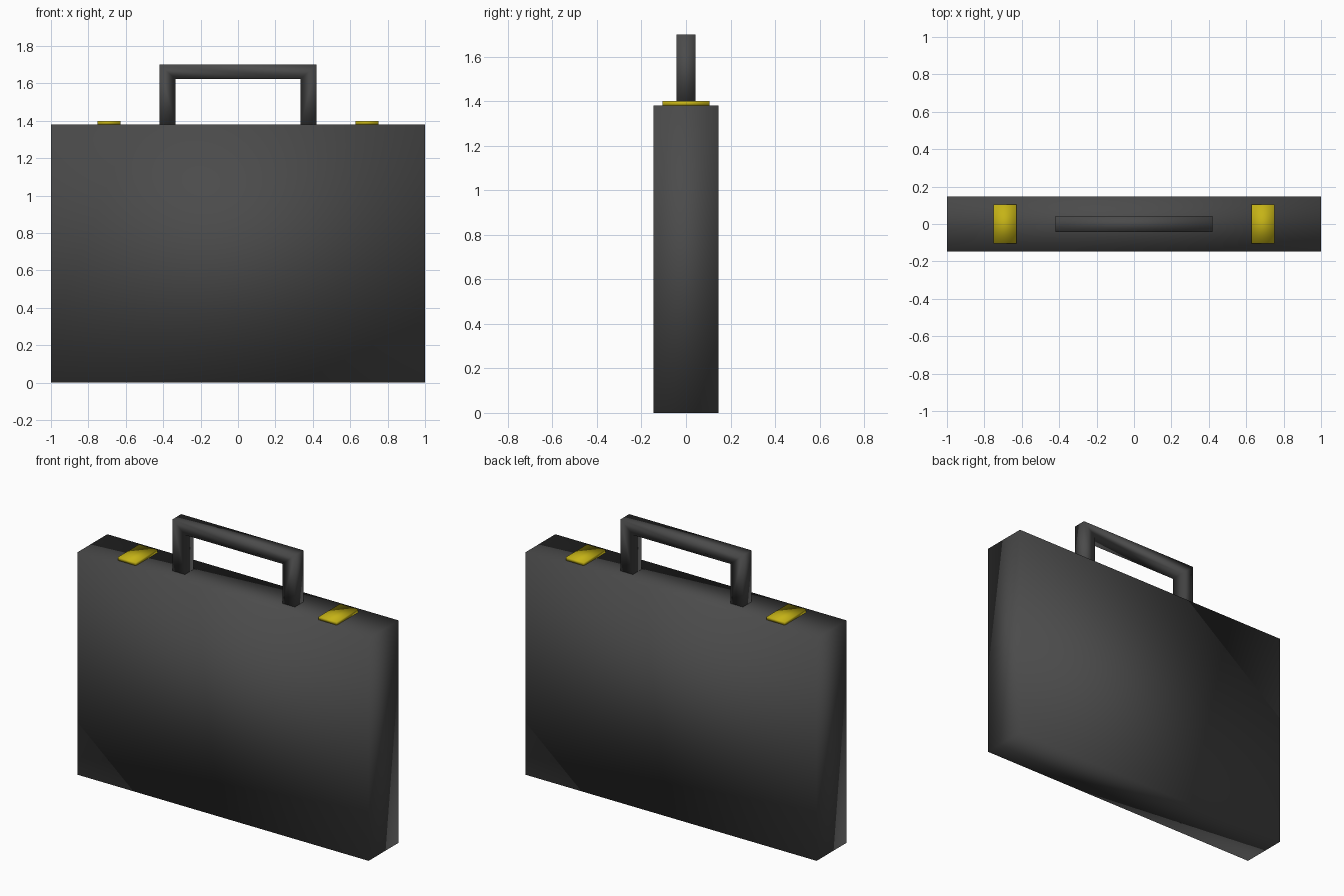
import bpy
import bmesh
from mathutils import Vector

if "Cube" in bpy.data.objects:
    bpy.data.objects.remove(bpy.data.objects["Cube"])


def flat_colour(name, rgb):
    mat = bpy.data.materials.new(name)
    mat.diffuse_color = (*rgb, 1.0)
    mat.use_nodes = True
    mat.node_tree.nodes["Principled BSDF"].inputs["Base Color"].default_value = mat.diffuse_color
    return mat


def extrude_profile(name, profile, half_depth, mat):
    """Extrude an XZ outline symmetrically along y."""
    bm = bmesh.new()
    face = bm.faces.new([bm.verts.new((x, -half_depth, z)) for x, z in profile])
    geom = bmesh.ops.extrude_face_region(bm, geom=[face], use_keep_orig=True)["geom"]
    moved = [v for v in geom if isinstance(v, bmesh.types.BMVert)]
    bmesh.ops.translate(bm, verts=moved, vec=Vector((0, 2 * half_depth, 0)))
    bmesh.ops.recalc_face_normals(bm, faces=bm.faces)
    for f in bm.faces:
        f.smooth = True  # soft shading runs across the box edges
    mesh = bpy.data.meshes.new(name)
    bm.to_mesh(mesh)
    bm.free()
    mesh.materials.append(mat)
    obj = bpy.data.objects.new(name, mesh)
    bpy.context.collection.objects.link(obj)
    return obj


def rectangle(x0, x1, z0, z1):
    return [(x0, z0), (x1, z0), (x1, z1), (x0, z1)]


charcoal = flat_colour("charcoal", (0.07, 0.07, 0.07))
brass = flat_colour("brass yellow", (0.56, 0.45, 0.008))

TOP = 1.38

# Case body
extrude_profile("case_body", rectangle(-1.0, 1.0, 0.0, TOP), 0.147, charcoal)

# Carrying handle, a square-cornered arch
right_half = [(0.42, TOP), (0.42, 1.70)]
inner_half = [(0.335, 1.625), (0.335, TOP)]
outline = right_half + [(-x, z) for x, z in reversed(right_half)]
outline += [(-x, z) for x, z in reversed(inner_half)] + inner_half
extrude_profile("handle", outline, 0.042, charcoal)

# Two latches on the top edge
for side, cx in (("left", -0.69), ("right", 0.69)):
    extrude_profile(f"latch_{side}", rectangle(cx - 0.062, cx + 0.062, TOP, TOP + 0.02),
                    0.105, brass)
